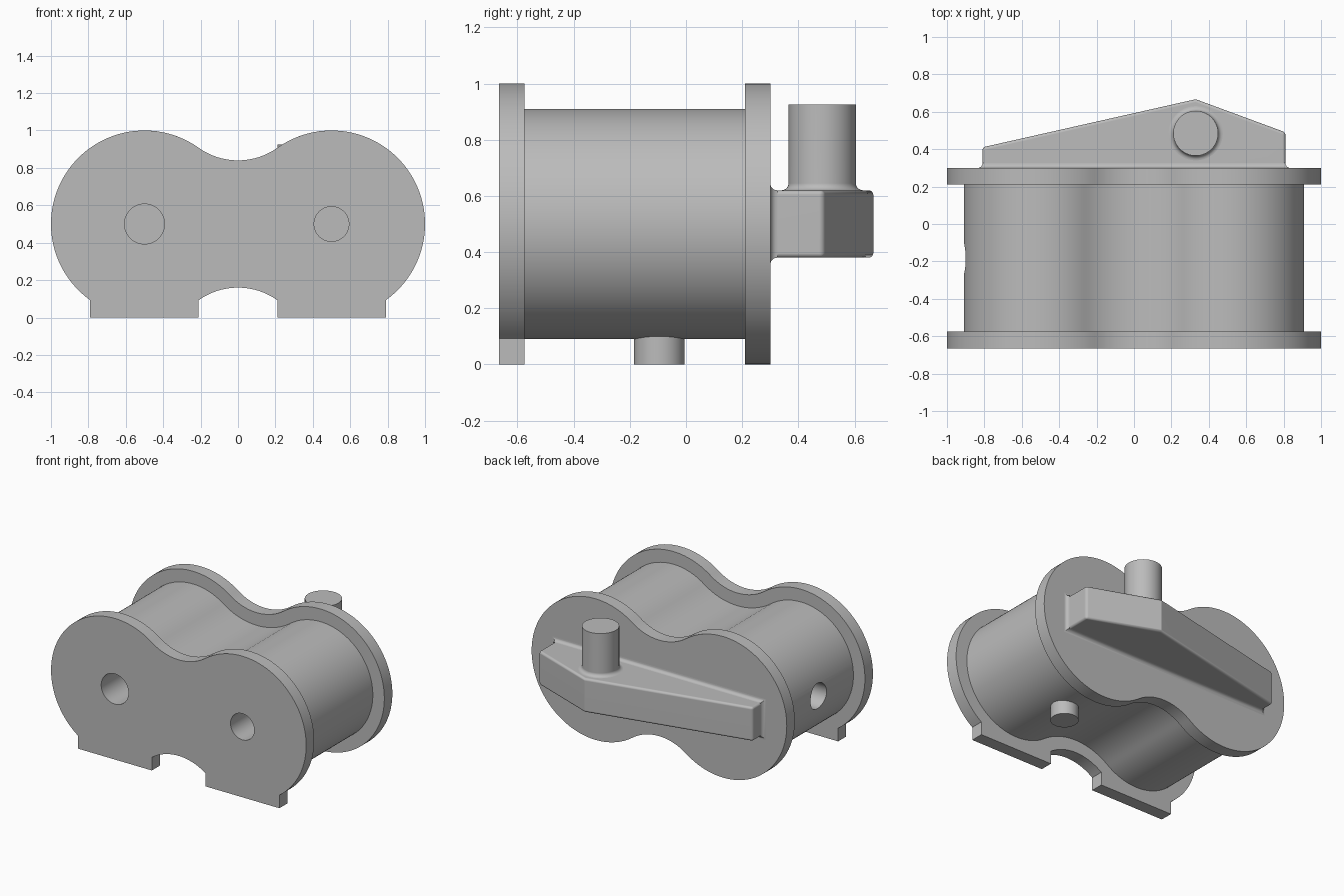
import bpy, bmesh
from math import sin, cos, pi, radians, atan2, hypot
from mathutils import Matrix, Vector

if "Cube" in bpy.data.objects:
    bpy.data.objects.remove(bpy.data.objects["Cube"])

# Single material
grey = bpy.data.materials.new("plain_grey")
grey.use_nodes = True
GREY = (0.5, 0.5, 0.5, 1)
grey.diffuse_color = GREY
grey.node_tree.nodes["Principled BSDF"].inputs["Base Color"].default_value = GREY

# Shared dimensions
LOBE_X, MID_Z, LOBE_R = 0.5, 0.5, 0.5
FOOT_IN, FOOT_OUT = 0.21, 0.79
FRONT, BODY_FRONT, BODY_BACK, BACK = -0.665, -0.575, 0.21, 0.30
LEVER_LOW, LEVER_HIGH, LEVER_END = 0.38, 0.62, 0.81
POST_X, POST_Y = 0.33, 0.485
FILLET = 0.025


def make_object(name, bm):
    bmesh.ops.recalc_face_normals(bm, faces=bm.faces)
    mesh = bpy.data.meshes.new(name)
    bm.to_mesh(mesh)
    bm.free()
    mesh.materials.append(grey)
    obj = bpy.data.objects.new(name, mesh)
    bpy.context.collection.objects.link(obj)
    return obj


def activate(obj):
    bpy.ops.object.select_all(action='DESELECT')
    obj.select_set(True)
    bpy.context.view_layer.objects.active = obj


def smooth(obj):
    activate(obj)
    bpy.ops.object.shade_smooth_by_angle(angle=radians(30))


def arc(cx, cz, r, start, end, steps):
    angles = [start + (end - start) * i / steps for i in range(steps + 1)]
    return [(cx + r * cos(a), cz + r * sin(a)) for a in angles]


def two_lobe_outline(inset, feet=False):
    """Two round lobes joined by tangent saddles, as (x, z) points."""
    dx = LOBE_X - FOOT_IN
    dz = (LOBE_R ** 2 - dx ** 2) ** 0.5
    rise = dz * LOBE_X / dx
    saddle_r = hypot(LOBE_X, rise) - LOBE_R + inset
    tangent = atan2(dz, -dx)
    valley = tangent - pi
    low = arc(0, MID_Z - rise, saddle_r, pi / 2, -valley, 12)
    high = arc(0, MID_Z + rise, saddle_r, valley, -pi / 2, 12)
    if feet:
        lobe = [(FOOT_IN, 0), (FOOT_OUT, 0)]
        lobe += arc(LOBE_X, MID_Z, LOBE_R, tangent - pi, tangent, 56)
    else:
        lobe = arc(LOBE_X, MID_Z, LOBE_R - inset, -tangent, tangent, 80)[1:]
    half = low + lobe + high[1:]
    return half + [(-x, z) for x, z in reversed(half[1:-1])]


def prism(points, y0, y1):
    bm = bmesh.new()
    face = bm.faces.new([bm.verts.new((x, y0, z)) for x, z in points])
    out = bmesh.ops.extrude_face_region(bm, geom=[face])
    verts = [v for v in out["geom"] if isinstance(v, bmesh.types.BMVert)]
    bmesh.ops.translate(bm, verts=verts, vec=(0, y1 - y0, 0))
    return bm


def cylinder(name, start, end, r):
    start, end = Vector(start), Vector(end)
    axis = end - start
    bm = bmesh.new()
    turn = axis.to_track_quat('Z', 'Y').to_matrix().to_4x4()
    bmesh.ops.create_cone(bm, cap_ends=True, segments=64, radius1=r, radius2=r,
                          depth=axis.length,
                          matrix=Matrix.Translation((start + end) / 2) @ turn)
    return make_object(name, bm)


def loft(rings, cap_last=False):
    bm = bmesh.new()
    rows = [[bm.verts.new(p) for p in ring] for ring in rings]
    n = len(rows[0])
    for a, b in zip(rows, rows[1:]):
        for i in range(n):
            j = (i + 1) % n
            bm.faces.new((a[i], a[j], b[j], b[i]))
    if cap_last:
        bm.faces.new(rows[-1])
    return bm


def drill(obj, cutter):
    cutter.hide_render = True
    mod = obj.modifiers.new("hole", 'BOOLEAN')
    mod.operation = 'DIFFERENCE'
    mod.solver = 'EXACT'
    mod.object = cutter
    activate(obj)
    bpy.ops.object.modifier_apply(modifier=mod.name)


# Casing and end plates
casing = make_object("casing", prism(two_lobe_outline(0.09), BODY_FRONT, BODY_BACK))
front_plate = make_object("front_plate_with_feet",
                          prism(two_lobe_outline(0, True), FRONT, BODY_FRONT))
back_plate = make_object("back_plate", prism(two_lobe_outline(0), BODY_BACK, BACK))

# Front holes and side port
cutters = []
for x, r in ((-LOBE_X, 0.107), (LOBE_X, 0.093)):
    hole = cylinder("hole_cutter", (x, -0.75, MID_Z), (x, -0.3, MID_Z), r)
    cutters.append(hole)
    drill(front_plate, hole)
    drill(casing, hole)
port = cylinder("port_cutter", (-1.1, -0.185, MID_Z), (-0.65, -0.185, MID_Z), 0.09)
cutters.append(port)
drill(casing, port)
for cutter in cutters:
    bpy.data.objects.remove(cutter)

# Drain stub under the left lobe
stub = cylinder("bottom_stub", (LOBE_X, -0.095, 0), (LOBE_X, -0.095, 0.13), 0.09)

# Wedge-shaped duct on the back plate, with softened edges
outline = [(-LEVER_END, BACK), (-LEVER_END, 0.41), (POST_X, 0.667),
           (LEVER_END, 0.49), (LEVER_END, BACK)]
bm = loft([[(x, y, z) for x, y in outline] for z in (LEVER_LOW, LEVER_HIGH)], True)
bm.faces.new([v for v in bm.verts if v.co.z < MID_Z])
bmesh.ops.recalc_face_normals(bm, faces=bm.faces)
soft = []
for e in bm.edges:
    a, b = (v.co for v in e.verts)
    on_base = max(a.y, b.y) < BACK + 0.001
    upright = abs(a.z - b.z) > 0.1
    at_peak = upright and abs(a.x - POST_X) < 0.01
    if not on_base and not at_peak:
        soft.append(e)
bmesh.ops.bevel(bm, geom=soft, offset=0.016, segments=4, profile=0.5, affect='EDGES')
duct = make_object("back_duct", bm)

# Fillet where the duct meets the plate
rings = []
for i in range(7):
    t = i / 6 * pi / 2
    o, y = FILLET * (1 - sin(t)), BACK + FILLET * (1 - cos(t))
    x, lo, hi = LEVER_END + o, LEVER_LOW - o, LEVER_HIGH + o
    rings.append([(-x, y, lo), (x, y, lo), (x, y, hi), (-x, y, hi)])
duct_fillet = make_object("duct_fillet", loft(rings))

# Outlet pipe with a filleted foot
profile = [(0.12 + FILLET * (1 - sin(i / 6 * pi / 2)),
            LEVER_HIGH + FILLET * (1 - cos(i / 6 * pi / 2))) for i in range(7)]
profile.append((0.12, 0.925))
rings = [[(POST_X + r * cos(k * pi / 32), POST_Y + r * sin(k * pi / 32), z)
          for k in range(64)] for r, z in profile]
pipe = make_object("outlet_pipe", loft(rings, True))

for part in (casing, front_plate, back_plate, stub, duct, duct_fillet, pipe):
    smooth(part)
for part in (duct, pipe, casing):
    weighted = part.modifiers.new("even_shading", 'WEIGHTED_NORMAL')
    weighted.keep_sharp = True
